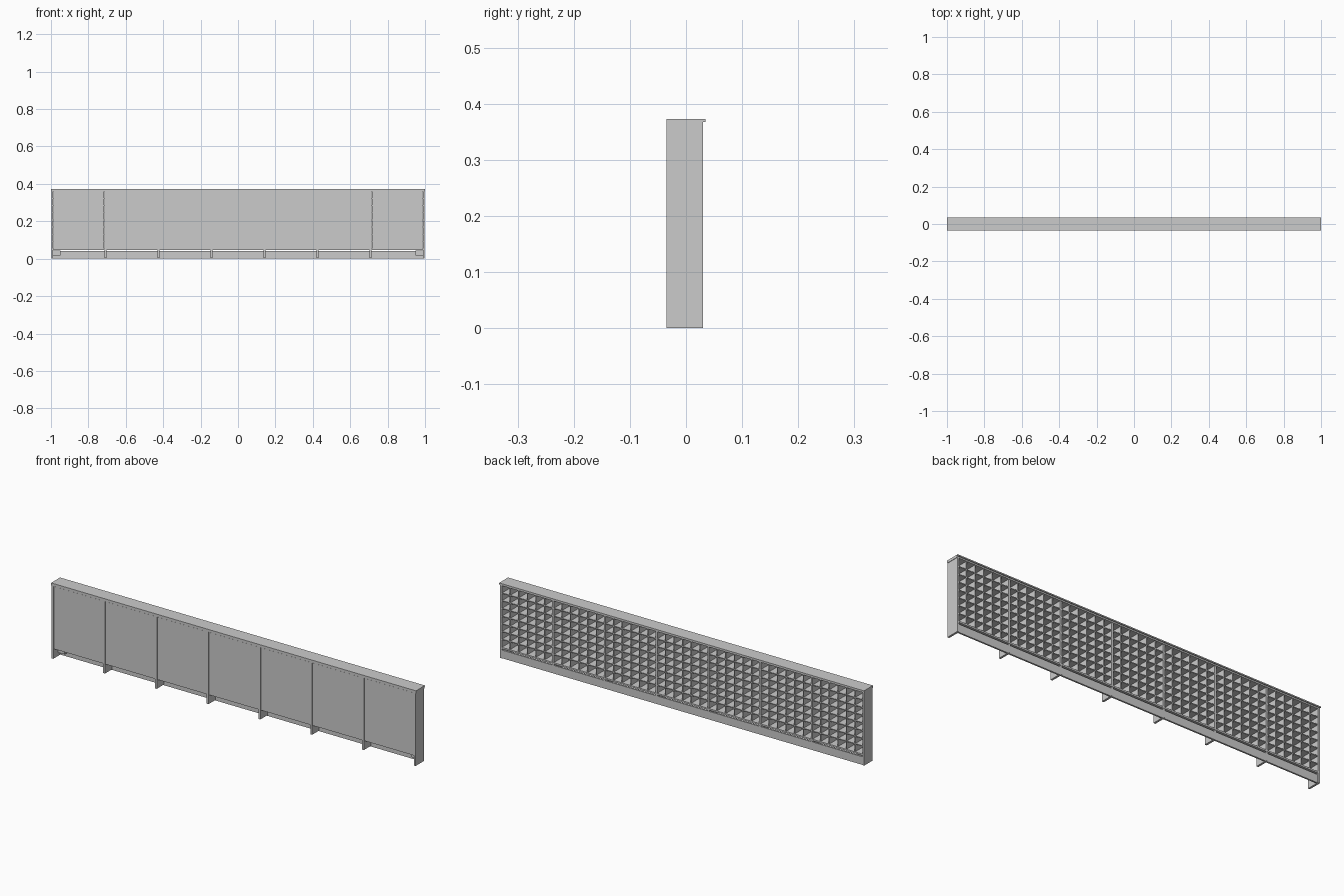
import bpy

if "Cube" in bpy.data.objects:
    bpy.data.objects.remove(bpy.data.objects["Cube"])

BAYS, COLS, ROWS = 7, 6, 8
FRONT, BACK = -0.035, 0.03
Z0, Z1 = 0.055, 0.36
PITCH = 1.986 / BAYS


def box(name, x0, x1, y0, y1, z0, z1):
    bpy.ops.mesh.primitive_cube_add(
        size=1, location=((x0 + x1) / 2, (y0 + y1) / 2, (z0 + z1) / 2))
    o = bpy.context.object
    o.name = name
    o.scale = (x1 - x0, y1 - y0, z1 - z0)
    return o


def repeat(o, count, offset):
    # Constant-step array, expressed in the object's own scale
    m = o.modifiers.new("repeat", 'ARRAY')
    m.count = count
    m.use_relative_offset = False
    m.use_constant_offset = True
    m.constant_offset_displace = [offset[i] / o.scale[i] for i in range(3)]


# Top board with a small rear lip
box("top_board", -1, 1, FRONT, BACK, Z1, 0.373)
box("top_lip", -1, 1, BACK, 0.035, 0.367, 0.373)

# End boards and small corner brackets
for s, side in ((-1, "left"), (1, "right")):
    xs = sorted((s * 0.998, s * 0.988))
    box(side + "_end", *xs, FRONT, BACK, 0, Z1)
    xs = sorted((s * 0.988, s * 0.95))
    box(side + "_bracket", *xs, 0.0, 0.02, 0.018, 0.043)

# Bay dividers that run down to the floor
d = -0.993 + PITCH
o = box("bay_divider", d - 0.005, d + 0.005, FRONT, 0.0285, 0.003, Z1)
repeat(o, BAYS - 1, (PITCH, 0, 0))

# Front panels, set just behind the divider edges
o = box("front_panel", -0.987, -0.993 + PITCH - 0.006, -0.032, -0.028, Z0, Z1 - 0.002)
repeat(o, BAYS, (PITCH, 0, 0))

# Bottom shelf and rear plinth rail
box("bottom_shelf", -0.988, 0.988, -0.03, BACK, 0.047, Z0)
box("rear_rail", -0.988, 0.988, 0.02, 0.028, 0, 0.04)

# Pigeonhole lattice open to the back
cell_x, cell_z = PITCH / COLS, (Z1 - Z0) / ROWS
x = -0.993 + cell_x
o = box("pigeonhole_upright", x - 0.002, x + 0.002, -0.028, 0.028, Z0, Z1)
repeat(o, BAYS * COLS - 1, (cell_x, 0, 0))
z = Z0 + cell_z
o = box("pigeonhole_shelf", -0.988, 0.988, -0.028, 0.0275, z - 0.002, z + 0.002)
repeat(o, ROWS - 1, (0, 0, cell_z))
